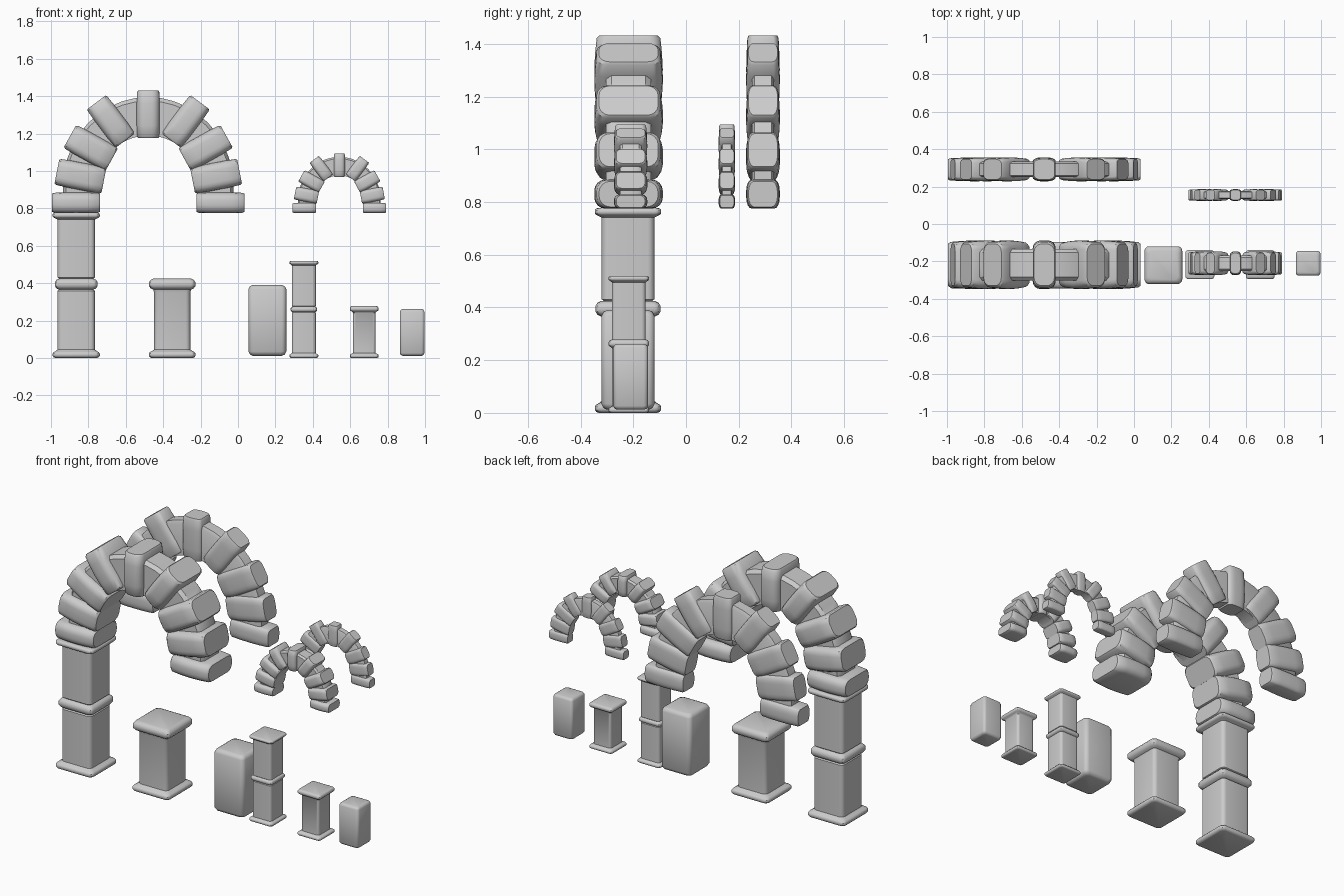
import bpy, bmesh
from math import cos, sin, pi, radians
from mathutils import Matrix, Vector

if "Cube" in bpy.data.objects:
    bpy.data.objects.remove(bpy.data.objects["Cube"], do_unlink=True)

stone = bpy.data.materials.new("grey_stone")
stone.use_nodes = True
grey = (0.6, 0.6, 0.6, 1)
stone.diffuse_color = grey
stone.node_tree.nodes["Principled BSDF"].inputs["Base Color"].default_value = grey


def finish(bm, name):
    bmesh.ops.recalc_face_normals(bm, faces=bm.faces)
    mesh = bpy.data.meshes.new(name)
    bm.to_mesh(mesh)
    bm.free()
    mesh.materials.append(stone)
    mesh.shade_smooth()
    mesh.set_sharp_from_angle(angle=radians(40))
    bpy.context.collection.objects.link(bpy.data.objects.new(name, mesh))


def loft(bm, rings, radius, matrix, steps=4):
    """Skin rounded rectangles, each given as (half x, half y, height)."""
    loops = []
    for hx, hy, z in rings:
        r = min(radius, hx * 0.9, hy * 0.9)
        loop = []
        for q, (sx, sy) in enumerate(((1, 1), (-1, 1), (-1, -1), (1, -1))):
            for k in range(steps + 1):
                a = (q + k / steps) * pi / 2
                p = Vector((sx * (hx - r) + r * cos(a), sy * (hy - r) + r * sin(a), z))
                loop.append(bm.verts.new(matrix @ p))
        loops.append(loop)
    n = len(loops[0])
    for low, high in zip(loops, loops[1:]):
        for i in range(n):
            j = (i + 1) % n
            bm.faces.new((low[i], low[j], high[j], high[i]))
    bm.faces.new(loops[0][::-1])
    bm.faces.new(loops[-1])


def moulding(half, low, high):
    """Rounded band: rings bulging out to the given half width."""
    e = (high - low) / 2
    mid = (low + high) / 2
    return [(half - e * (1 - cos(a)), half - e * (1 - cos(a)), mid + e * sin(a))
            for a in (radians(d) for d in (-80, -50, -20, 20, 50, 80))]


def pillar(name, x, y, half, shaft, height, base, cap, ring=None):
    rings = moulding(half, 0, base) + [(shaft, shaft, base * 1.25)]
    if ring:
        mid, size = ring
        rings += [(shaft, shaft, mid - size * 1.2)]
        rings += moulding(shaft + size * 0.55, mid - size, mid + size)
        rings += [(shaft, shaft, mid + size * 1.2)]
    rings += [(shaft, shaft, height - cap * 1.25)] + moulding(half, height - cap, height)
    bm = bmesh.new()
    loft(bm, rings, shaft * 0.25, Matrix.Translation((x, y, 0)))
    finish(bm, name)


def box_stone(name, x, y, half, low, high):
    e = half * 0.22
    rings = [(half - e, half - e, low), (half - e * 0.35, half - e * 0.35, low + e * 0.3),
             (half, half, low + e), (half, half, high - e),
             (half - e * 0.35, half - e * 0.35, high - e * 0.3), (half - e, half - e, high)]
    bm = bmesh.new()
    loft(bm, rings, half * 0.25, Matrix.Translation((x, y, 0)))
    finish(bm, name)


# Arch stones on one side: distance out, height, tilt, thickness
STONES = ((0.386, 0.055, 0, 0.11), (0.363, 0.197, 11, 0.145), (0.307, 0.348, 29, 0.145),
          (0.2, 0.49, 53, 0.135), (0, 0.528, 90, 0.123))


def arch(name, x, y, scale, depth):
    place = Matrix.Translation((x, y, 0.775)) @ Matrix.Diagonal((scale, depth, scale, 1))
    bm = bmesh.new()
    for out, up, tilt, thick in STONES:
        for side in (-1, 1) if out else (1,):
            turn = Matrix.Rotation(side * radians(90 - tilt), 4, "Y")
            t = thick / 2
            rings = [(t * 0.88, 0.112, -0.128), (t * 0.97, 0.121, -0.118), (t, 0.127, -0.06),
                     (t, 0.13, 0), (t, 0.127, 0.06), (t * 0.97, 0.121, 0.118),
                     (t * 0.88, 0.112, 0.128)]
            loft(bm, rings, 0.042, place @ Matrix.Translation((side * out, 0, up)) @ turn)
    finish(bm, name + "_stones")

    # Recessed core band joining the stones
    bm = bmesh.new()
    path = [(1, -0.09)] + [(cos(a), sin(a)) for a in (i * pi / 20 for i in range(21))] + [(-1, -0.09)]
    section = ((0.27, 0.27, -0.085), (0.44, 0.455, -0.085), (0.455, 0.475, -0.065),
               (0.455, 0.475, 0.065), (0.44, 0.455, 0.085), (0.27, 0.27, 0.085))
    rows = [[bm.verts.new(place @ Vector((c * rx, w, 0.145 + s * (rz if s > 0 else 1))))
             for rx, rz, w in section] for c, s in path]
    n = len(section)
    for a, b in zip(rows, rows[1:]):
        for i in range(n):
            bm.faces.new((a[i], a[(i + 1) % n], b[(i + 1) % n], b[i]))
    bm.faces.new(rows[0])
    bm.faces.new(rows[-1])
    finish(bm, name + "_core")


# Arches: thick ones in front, half-depth ones behind
arch("large_front_arch", -0.48, -0.218, 1, 1)
arch("large_back_arch", -0.48, 0.292, 1, 0.49)
arch("small_front_arch", 0.542, -0.21, 0.485, 0.485)
arch("small_back_arch", 0.542, 0.155, 0.485, 0.24)

# Pillars and pedestals
pillar("tall_pillar", -0.865, -0.22, 0.127, 0.1, 0.778, 0.036, 0.03, ring=(0.395, 0.03))
pillar("slim_pillar", 0.352, -0.217, 0.078, 0.064, 0.52, 0.022, 0.02, ring=(0.26, 0.015))
pillar("large_pedestal", -0.352, -0.22, 0.126, 0.097, 0.425, 0.036, 0.06)
pillar("small_pedestal", 0.675, -0.217, 0.078, 0.06, 0.278, 0.022, 0.03)

# Plain stone blocks
box_stone("large_block", 0.157, -0.22, 0.101, 0.012, 0.39)
box_stone("small_block", 0.931, -0.21, 0.066, 0.012, 0.262)
